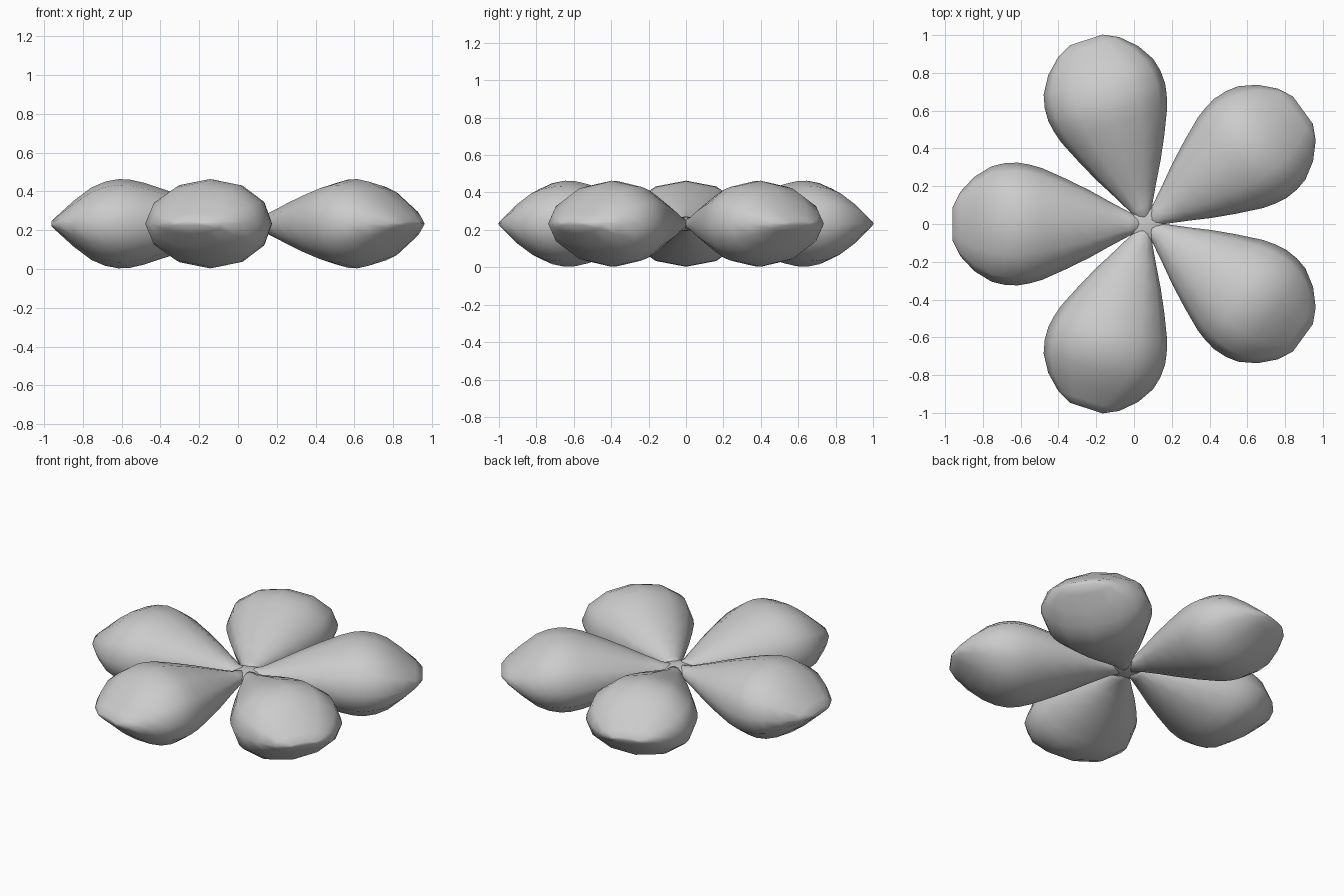
import bpy, bmesh, math
from mathutils import Vector

if "Cube" in bpy.data.objects:
    bpy.data.objects.remove(bpy.data.objects["Cube"])

CX, CZ, SIDES = 0.065, 0.233, 12

# Petal sections: distance from centre, half width, half height
SECTIONS = [(0.0, 0.03, 0.03), (0.09, 0.063, 0.042), (0.2, 0.122, 0.083),
            (0.3, 0.178, 0.123), (0.42, 0.237, 0.168), (0.55, 0.295, 0.211),
            (0.62, 0.315, 0.227), (0.68, 0.325, 0.23), (0.75, 0.322, 0.217),
            (0.82, 0.305, 0.187), (0.91, 0.25, 0.12), (0.985, 0.17, 0.052),
            (1.025, 0.09, 0.015)]


def make_petal(name, angle):
    out = Vector((math.cos(angle), math.sin(angle), 0))
    side = Vector((-out.y, out.x, 0))
    bm = bmesh.new()
    rings = []
    for r, w, h in SECTIONS:
        ring = []
        for i in range(SIDES):
            a = 2 * math.pi * i / SIDES
            p = out * r + side * (w * math.cos(a))
            ring.append(bm.verts.new((p.x, p.y, h * math.sin(a))))
        rings.append(ring)
    for a, b in zip(rings, rings[1:]):
        for i in range(SIDES):
            j = (i + 1) % SIDES
            bm.faces.new((a[i], a[j], b[j], b[i]))
    bm.faces.new(rings[0])
    bm.faces.new(rings[-1])
    bmesh.ops.recalc_face_normals(bm, faces=bm.faces)
    for f in bm.faces:
        f.smooth = True
    mesh = bpy.data.meshes.new(name)
    bm.to_mesh(mesh)
    bm.free()
    ob = bpy.data.objects.new(name, mesh)
    ob.location = (CX, 0, CZ)
    bpy.context.collection.objects.link(ob)


# Five petals, one pointing to -x
for k in range(5):
    make_petal(f"petal_{k + 1}", math.pi + k * math.tau / 5)

# Small flattened hub where the petals meet
bpy.ops.mesh.primitive_uv_sphere_add(segments=20, ring_count=10, radius=1,
                                     location=(CX, 0, CZ))
hub = bpy.context.object
hub.name = "flower_hub"
hub.scale = (0.1, 0.1, 0.038)
bpy.ops.object.shade_smooth()
